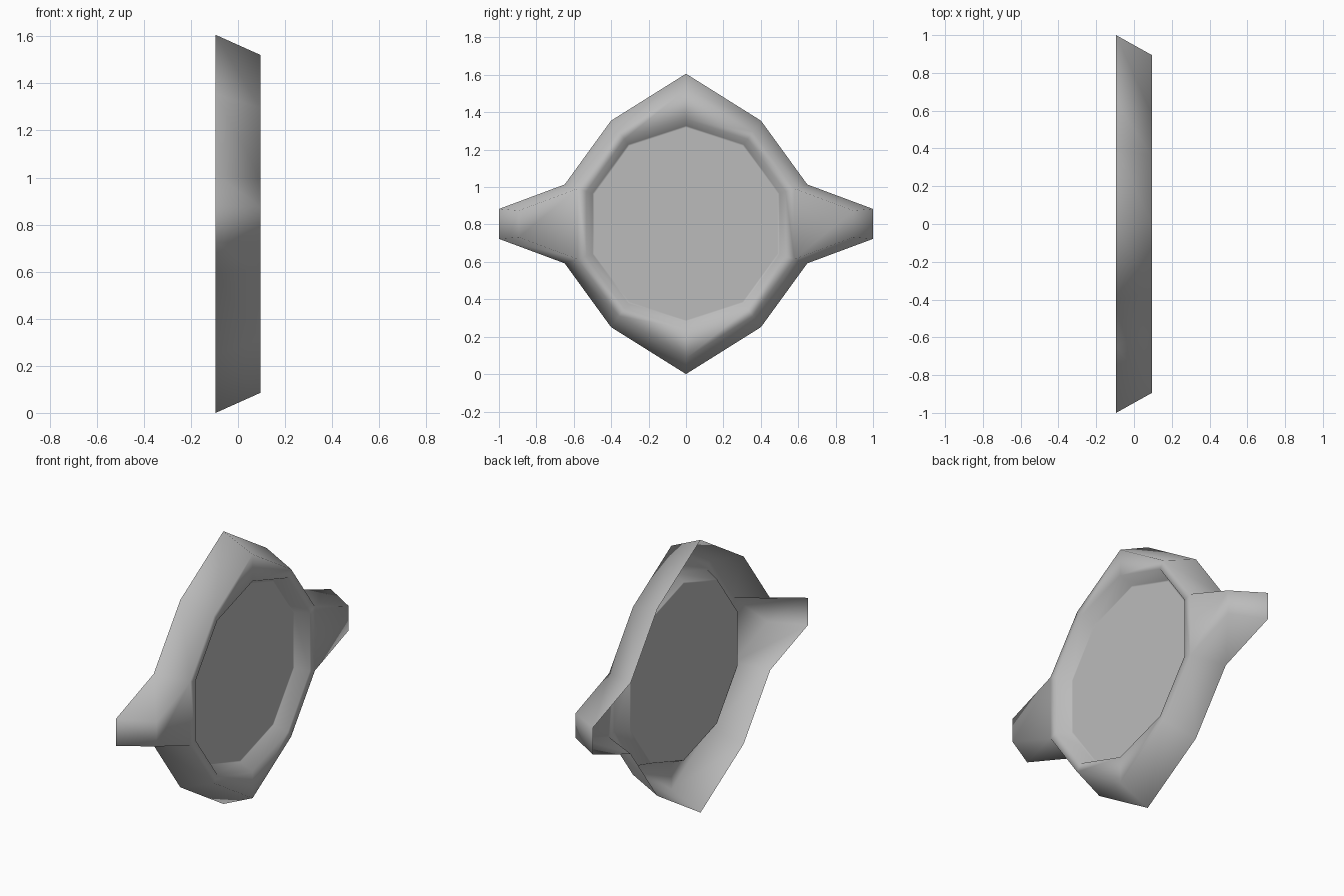
import bpy, bmesh
from math import sin, cos, radians

cube = bpy.data.objects.get("Cube")
if cube:
    bpy.data.objects.remove(cube, do_unlink=True)

MID = 0.803     # height of the centre
BACK, FRONT, DISC = -0.095, 0.095, 0.015
TAPER = 0.894

grey = bpy.data.materials.new("plain grey")
grey.use_nodes = True
colour = (0.5, 0.5, 0.5, 1)
grey.diffuse_color = colour
grey.node_tree.nodes["Principled BSDF"].inputs["Base Color"].default_value = colour


def ring(bm, x, radius, point=None):
    """Ten-sided ring facing x; point stretches the top and bottom corners."""
    verts = []
    for i in range(10):
        a = radians(18 + 36 * i)
        r = point if point and i in (2, 7) else radius
        verts.append(bm.verts.new((x, r * cos(a), MID + r * sin(a))))
    return verts


def bridge(bm, a, b, skip=()):
    for i in range(10):
        if i not in skip:
            j = (i + 1) % 10
            bm.faces.new((a[i], a[j], b[j], b[i]))


bm = bmesh.new()

# Tapered outer wall, flat front rim and deep recess with a flat floor
outer = ring(bm, BACK, 0.682, MID)
front = ring(bm, FRONT, 0.682 * TAPER, MID * TAPER)
lip = ring(bm, FRONT, 0.56)
well = ring(bm, DISC, 0.525)
floor = ring(bm, DISC, 0.515)
bridge(bm, outer, front, skip=(4, 9))
bridge(bm, front, lip)
bridge(bm, lip, well)
bridge(bm, well, floor)
disc = bm.faces.new(floor)

# Side lugs pulled out of the two side walls, open at the back
for i, side in ((9, 1), (4, -1)):
    j = (i + 1) % 10
    tips = []
    for x, s in ((BACK, 1), (FRONT, TAPER)):
        pair = []
        for end in (outer[i], outer[j]):
            up = 1 if end.co.z > MID else -1
            pair.append(bm.verts.new((x, side * s, MID + up * 0.08 * s)))
        tips.append(pair)
    (b0, b1), (f0, f1) = tips
    bm.faces.new((outer[i], b0, f0, front[i]))
    bm.faces.new((b0, b1, f1, f0))
    bm.faces.new((b1, outer[j], front[j], f1))
    bm.faces.new((front[i], f0, f1, front[j]))

bmesh.ops.recalc_face_normals(bm, faces=bm.faces)
bm.normal_update()
if disc.normal.x < 0:
    bmesh.ops.reverse_faces(bm, faces=bm.faces)

# The floor and its border stay evenly shaded
mesh = bpy.data.meshes.new("pointed_cap")
bm.to_mesh(mesh)
bm.free()
mesh.materials.append(grey)
cap = bpy.data.objects.new("pointed_cap", mesh)
bpy.context.collection.objects.link(cap)

# Soft shading across the shell
bpy.ops.object.select_all(action='DESELECT')
cap.select_set(True)
bpy.context.view_layer.objects.active = cap
bpy.ops.object.shade_smooth_by_angle(angle=radians(80))
